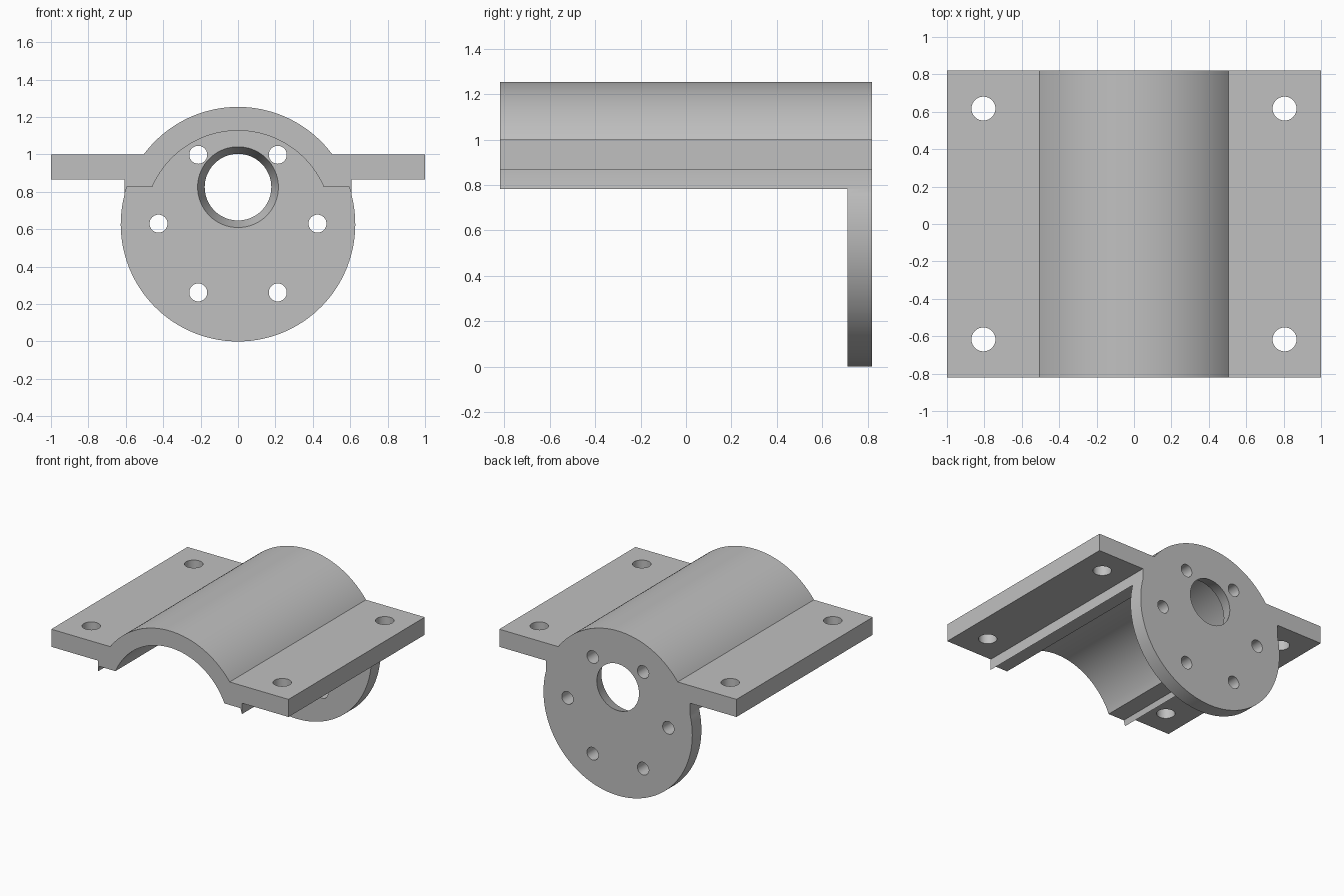
import bpy, bmesh, math

if "Cube" in bpy.data.objects:
    bpy.data.objects.remove(bpy.data.objects["Cube"], do_unlink=True)

HALF_Y = 0.82          # half the saddle length
PLATE_Y = 0.71         # inner face of the round end plate
R = 0.627              # outer radius, also the height of the axis
BORE_Z = 0.825
LEDGE_Z = 0.825
TOP_Z, UNDER_Z = 1.0, 0.866
LIP_Z = 0.783

grey = bpy.data.materials.new("plain grey")
grey.use_nodes = True
grey.diffuse_color = (0.53, 0.53, 0.53, 1)
grey.node_tree.nodes["Principled BSDF"].inputs["Base Color"].default_value = grey.diffuse_color


def arc(radius, start, end, steps):
    """Points on a circle around the main axis, as (x, z)."""
    angles = [start + (end - start) * i / steps for i in range(steps + 1)]
    return [(radius * math.cos(a), R + radius * math.sin(a)) for a in angles]


def add_object(name, bm):
    bmesh.ops.recalc_face_normals(bm, faces=bm.faces)
    mesh = bpy.data.meshes.new(name)
    bm.to_mesh(mesh)
    bm.free()
    mesh.materials.append(grey)
    obj = bpy.data.objects.new(name, mesh)
    bpy.context.collection.objects.link(obj)
    return obj


def prism(name, outline, y0, y1):
    """Extrude an (x, z) outline along y."""
    bm = bmesh.new()
    face = bm.faces.new([bm.verts.new((x, y0, z)) for x, z in outline])
    moved = bmesh.ops.extrude_face_region(bm, geom=[face])["geom"]
    verts = [g for g in moved if isinstance(g, bmesh.types.BMVert)]
    bmesh.ops.translate(bm, verts=verts, vec=(0, y1 - y0, 0))
    return add_object(name, bm)


def drill(name, location, r1, r2, depth, along_y, segments=40):
    """Round cutter; r1 is the radius at the low end of its axis."""
    bm = bmesh.new()
    bmesh.ops.create_cone(bm, cap_ends=True, segments=segments,
                          radius1=r1, radius2=r2, depth=depth)
    obj = add_object(name, bm)
    obj.location = location
    if along_y:
        obj.rotation_euler.x = -math.pi / 2
    return obj


# Full silhouette: flanges, barrel top and round plate in one outline
top_angle = math.asin((TOP_Z - R) / R)
lip_angle = math.asin((LIP_Z - R) / R)
lip_x = R * math.cos(lip_angle)
outline = arc(R, top_angle, math.pi - top_angle, 64)
outline += [(-1, TOP_Z), (-1, UNDER_Z), (-lip_x, UNDER_Z)]
outline += arc(R, math.pi - lip_angle, 2 * math.pi + lip_angle, 96)
outline += [(lip_x, UNDER_Z), (1, UNDER_Z), (1, TOP_Z)]
bracket = prism("saddle_bracket", outline, -HALF_Y, HALF_Y)

# Cavity under the saddle, leaving ledges, thin lips and the end plate
ledge_angle = math.asin((LEDGE_Z - R) / 0.5)
edge_x = math.sqrt(R ** 2 - (LEDGE_Z - R) ** 2)
beyond = (edge_x + (lip_x - edge_x) * 1.05, LEDGE_Z + (LIP_Z - LEDGE_Z) * 1.05)
cavity = arc(0.5, ledge_angle, math.pi - ledge_angle, 64)
cavity += [(-edge_x, LEDGE_Z), (-beyond[0], beyond[1]), (-0.8, beyond[1]), (-0.8, -0.2)]
cavity += [(0.8, -0.2), (0.8, beyond[1]), beyond, (edge_x, LEDGE_Z)]
cutters = [prism("cavity_cutter", cavity, -1, PLATE_Y)]

# Tapered bore: wide on the inner face, narrow at the back
front_r, back_r = 0.216, 0.178
taper = (front_r - back_r) / (HALF_Y - PLATE_Y)
margin = 0.02
cutters.append(drill("bore_cutter", (0, (HALF_Y + PLATE_Y) / 2, BORE_Z),
                     front_r + taper * margin, back_r - taper * margin,
                     HALF_Y - PLATE_Y + 2 * margin, True, 72))

# Ring of six bolt holes in the plate
for i in range(6):
    a = i * math.pi / 3
    spot = (0.425 * math.cos(a), 0.765, R + 0.003 + 0.425 * math.sin(a))
    cutters.append(drill("plate_hole_cutter", spot, 0.048, 0.048, 0.2, True))

# Four mounting holes in the flanges
for sx in (-1, 1):
    for sy in (-1, 1):
        cutters.append(drill("flange_hole_cutter", (sx * 0.805, sy * 0.617, 0.93),
                             0.064, 0.064, 0.4, False))

# Cut everything, bake the result and drop the cutters
for cutter in cutters:
    cutter.hide_render = True
    mod = bracket.modifiers.new(cutter.name, "BOOLEAN")
    mod.operation = "DIFFERENCE"
    mod.solver = "EXACT"
    mod.object = cutter
bpy.context.view_layer.update()
baked = bpy.data.meshes.new_from_object(
    bracket.evaluated_get(bpy.context.evaluated_depsgraph_get()))
bracket.modifiers.clear()
bracket.data = baked
baked.name = "saddle_bracket"
for cutter in cutters:
    bpy.data.objects.remove(cutter, do_unlink=True)

# Smooth curved walls, crisp edges
for obj in bpy.context.selected_objects:
    obj.select_set(False)
bracket.select_set(True)
bpy.context.view_layer.objects.active = bracket
bpy.ops.object.shade_smooth_by_angle(angle=math.radians(25))
